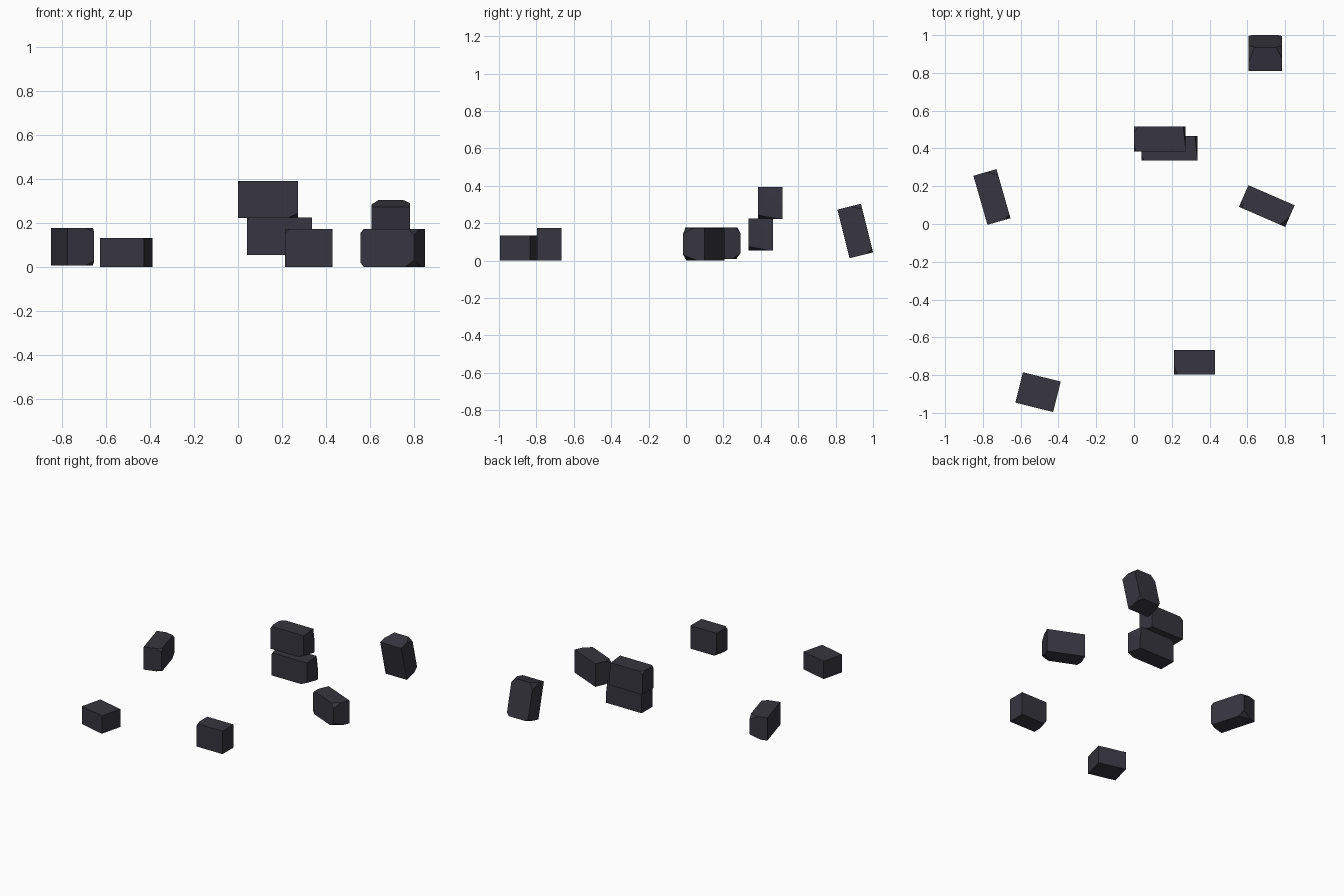
import bpy, bmesh
from math import radians
from mathutils import Matrix, Vector

if "Cube" in bpy.data.objects:
    bpy.data.objects.remove(bpy.data.objects["Cube"])

stone = bpy.data.materials.new("dark slate")
stone.diffuse_color = (0.038, 0.036, 0.050, 1)
stone.use_nodes = True
stone.node_tree.nodes["Principled BSDF"].inputs["Base Color"].default_value = stone.diffuse_color


def brick(name, size, loc, rot, chips):
    """Block with broken corners; chips maps corner signs to cut depths along x, y, z."""
    bm = bmesh.new()
    bmesh.ops.create_cube(bm, size=1, matrix=Matrix.Diagonal((*size, 1)))
    for corner, cut in chips.items():
        s = Vector(corner)
        # plane through the three points where the chip meets the edges
        tip = Vector([s[i] * size[i] / 2 for i in range(3)])
        normal = Vector([s[i] / cut[i] for i in range(3)])
        point = tip - Vector((s[0] * cut[0], 0, 0))
        geom = bm.verts[:] + bm.edges[:] + bm.faces[:]
        bmesh.ops.bisect_plane(bm, geom=geom, plane_co=point, plane_no=normal, clear_outer=True)
        open_edges = [e for e in bm.edges if e.is_boundary]
        bmesh.ops.holes_fill(bm, edges=open_edges)
    bmesh.ops.recalc_face_normals(bm, faces=bm.faces)
    bm.transform(Matrix.Translation(loc) @ rot)
    mesh = bpy.data.meshes.new(name)
    bm.to_mesh(mesh)
    bm.free()
    mesh.materials.append(stone)
    bpy.context.collection.objects.link(bpy.data.objects.new(name, mesh))


def turn(deg):
    return Matrix.Rotation(radians(deg), 4, 'Z')


# whole bricks are broken along one long side
worn = {(-1, -1, 1): (.02, .04, .02), (-1, -1, -1): (.02, .04, .02),
        (1, -1, 1): (.03, .06, .03), (1, -1, -1): (.045, .08, .03)}
stacked = {(1, -1, -1): (.05, .11, .022), (1, 1, 1): (.012, .12, .10),
           (-1, -1, 1): (.012, .03, .015), (-1, 1, 1): (.025, .03, .02)}
half = {(-1, -1, 1): (.02, .04, .02), (-1, 1, -1): (.02, .08, .03)}

brick("left_brick", (.27, .127, .17), (-.752, .143, .093), turn(106), worn)
brick("right_brick", (.267, .125, .172), (.703, .095, .087), turn(-23.5), worn)
brick("lower_stacked_brick", (.295, .13, .17), (.188, .40, .139), turn(0), stacked)
brick("upper_stacked_brick", (.273, .13, .17), (.137, .45, .307), turn(0), stacked)
brick("front_half_brick", (.217, .13, .172), (.321, -.731, .087), turn(0), half)
brick("front_left_half_brick", (.206, .166, .133), (-.508, -.89, .0665), turn(-14), {})
# upright leaning brick, worn side to the back
lean = Matrix.Rotation(radians(14), 4, 'X') @ Matrix(
    ((0, 0, 1, 0), (0, -1, 0, 0), (1, 0, 0, 0), (0, 0, 0, 1)))
brick("leaning_brick", (.268, .13, .175), (.695, .905, .158), lean, worn)
